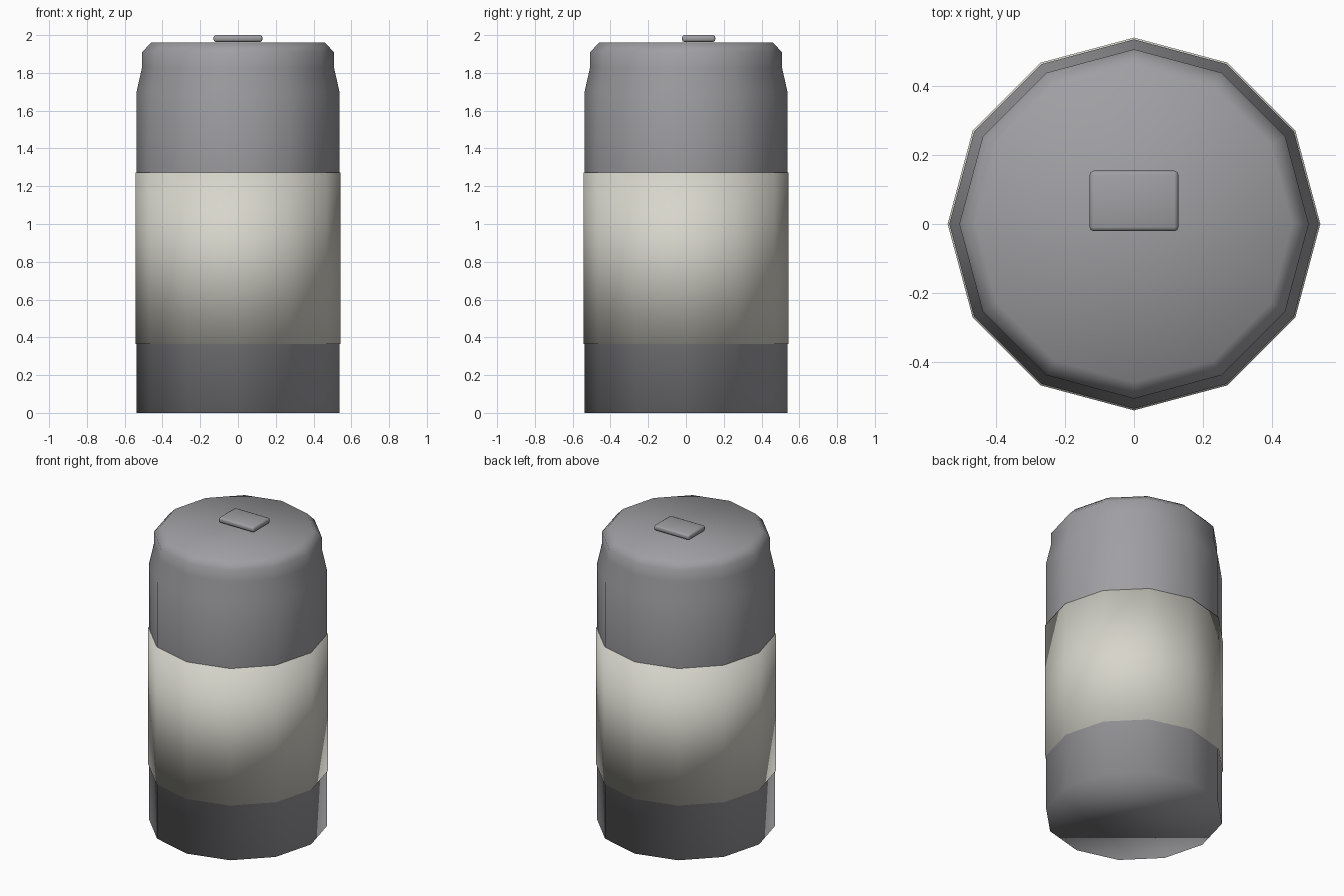
import bpy
import bmesh
from math import cos, sin, tau

SIDES = 12

default = bpy.data.objects.get("Cube")
if default:
    bpy.data.objects.remove(default, do_unlink=True)


def make_material(name, color):
    mat = bpy.data.materials.new(name)
    mat.use_nodes = True
    mat.diffuse_color = color
    mat.node_tree.nodes["Principled BSDF"].inputs["Base Color"].default_value = color
    return mat


def finish(name, bm, mat):
    bmesh.ops.recalc_face_normals(bm, faces=bm.faces)
    for face in bm.faces:
        face.smooth = True
    mesh = bpy.data.meshes.new(name)
    bm.to_mesh(mesh)
    bm.free()
    mesh.materials.append(mat)
    obj = bpy.data.objects.new(name, mesh)
    bpy.context.collection.objects.link(obj)
    return obj


def lathe(name, profile, mat):
    """Closed solid from (radius, height) pairs, capped at both ends."""
    bm = bmesh.new()
    rings = [[bm.verts.new((r * cos(tau * i / SIDES), r * sin(tau * i / SIDES), z))
              for i in range(SIDES)] for r, z in profile]
    for low, high in zip(rings, rings[1:]):
        for i in range(SIDES):
            j = (i + 1) % SIDES
            bm.faces.new((low[i], low[j], high[j], high[i]))
    bm.faces.new(rings[0][::-1])
    bm.faces.new(rings[-1])
    return finish(name, bm, mat)


metal = make_material("grey metal", (0.35, 0.35, 0.37, 1))
paper = make_material("cream label", (0.68, 0.67, 0.60, 1))

# Can body with a stepped shoulder
lathe("can_body", [(0.537, 0), (0.537, 1.70), (0.508, 1.83),
                   (0.508, 1.91), (0.46, 1.96)], metal)

# Label wrapped around the middle
lathe("label", [(0.542, 0.365), (0.542, 1.272)], paper)

# Pull tab lying on the lid
bm = bmesh.new()
bmesh.ops.create_cube(bm, size=1)
bmesh.ops.scale(bm, vec=(0.258, 0.176, 0.036), verts=bm.verts)
bmesh.ops.translate(bm, vec=(0, 0.067, 1.982), verts=bm.verts)
bmesh.ops.bevel(bm, geom=bm.edges[:], offset=0.012, segments=2,
                profile=0.5, affect='EDGES')
finish("pull_tab", bm, metal)
